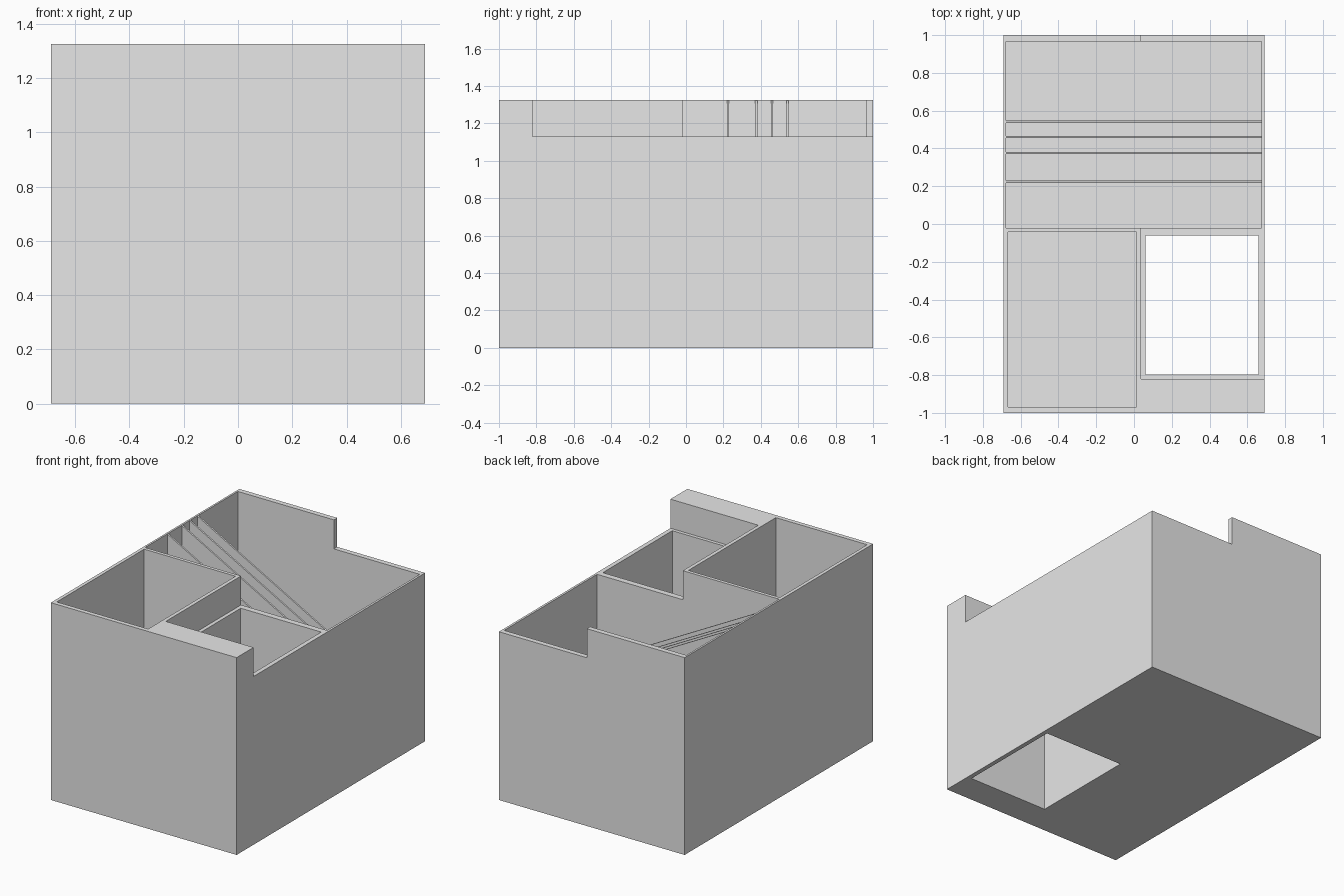
import bpy
import bmesh

cube = bpy.data.objects.get("Cube")
if cube:
    bpy.data.objects.remove(cube, do_unlink=True)

WIDTH, LENGTH, HEIGHT = 1.38, 2.0, 1.325
FLOOR = 0.03        # floor thickness of the closed rooms
LOW_RIM = 1.13      # height of the lowered corner
OVER = HEIGHT + 0.2

grey = bpy.data.materials.new("light_grey")
grey.use_nodes = True
grey.diffuse_color = (0.8, 0.8, 0.8, 1)
grey.node_tree.nodes["Principled BSDF"].inputs["Base Color"].default_value = (0.8, 0.8, 0.8, 1)


def add_object(name, bm):
    bmesh.ops.recalc_face_normals(bm, faces=bm.faces)
    mesh = bpy.data.meshes.new(name)
    bm.to_mesh(mesh)
    bm.free()
    mesh.materials.append(grey)
    obj = bpy.data.objects.new(name, mesh)
    bpy.context.scene.collection.objects.link(obj)
    return obj


def prism(name, profile, y0, y1):
    """Extrude an x-z profile from y0 to y1."""
    bm = bmesh.new()
    face = bm.faces.new([bm.verts.new((x, y0, z)) for x, z in profile])
    result = bmesh.ops.extrude_face_region(bm, geom=[face])
    verts = [v for v in result["geom"] if isinstance(v, bmesh.types.BMVert)]
    bmesh.ops.translate(bm, verts=verts, vec=(0, y1 - y0, 0))
    return add_object(name, bm)


def box(name, x0, x1, y0, y1, z0, z1):
    return prism(name, [(x0, z0), (x1, z0), (x1, z1), (x0, z1)], y0, y1)


def carve(target, cutter):
    cutter.hide_render = True
    mod = target.modifiers.new("carve", 'BOOLEAN')
    mod.operation = 'DIFFERENCE'
    mod.solver = 'EXACT'
    mod.object = cutter
    bpy.context.view_layer.objects.active = target
    bpy.ops.object.modifier_apply(modifier=mod.name)
    bpy.data.objects.remove(cutter, do_unlink=True)


# Solid outer block
body = box("box_body", -WIDTH / 2, WIDTH / 2, -LENGTH / 2, LENGTH / 2, 0, HEIGHT)

# Large back room, front side room, open shaft and lowered corner
carve(body, box("back_room_cutter", -0.677, 0.675, -0.02, 0.965, FLOOR, OVER))
carve(body, box("front_room_cutter", -0.667, 0.012, -0.97, -0.043, FLOOR, OVER))
carve(body, box("shaft_cutter", 0.062, 0.66, -0.797, -0.06, -0.2, OVER))
carve(body, box("corner_cutter", 0.037, 1, -0.82, 1.2, LOW_RIM, OVER))

# Thin dividers in the back room, sloping down from the high wall
slope = [(-0.68, FLOOR - 0.01), (0.68, FLOOR - 0.01), (0.68, 0.595), (-0.68, HEIGHT)]
for i, y in enumerate((0.218, 0.37, 0.454, 0.536)):
    prism(f"sloped_divider_{i + 1}", slope, y, y + 0.011)
